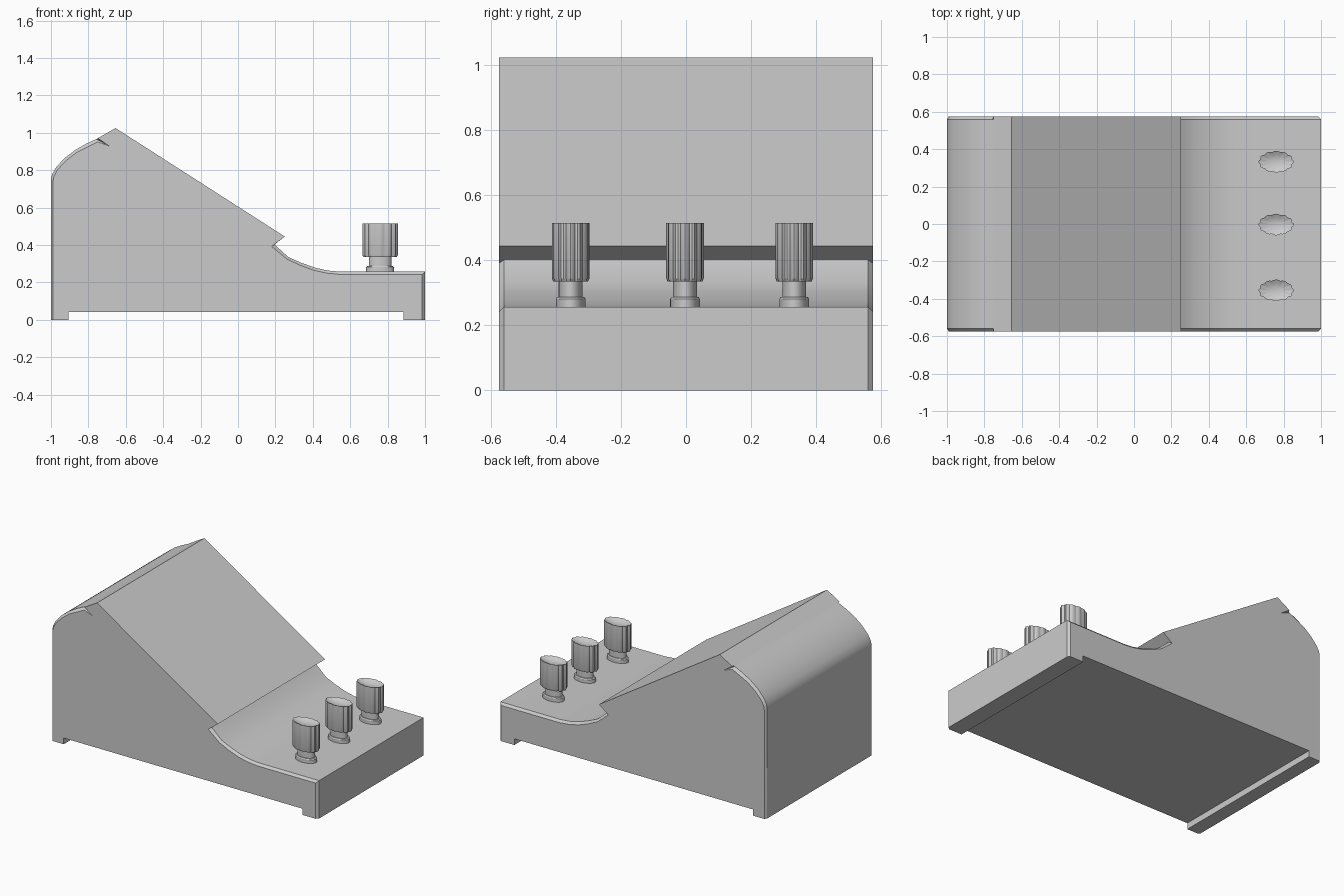
import bpy, bmesh, math

if "Cube" in bpy.data.objects:
    bpy.data.objects.remove(bpy.data.objects["Cube"])

HALF = 0.575   # half width
EDGE = 0.56    # where the side chamfer starts

# Side profile: (x, z, inset x, inset z); the inset is used on the outer side faces
P = [(-1, 0, -0.99, 0), (-0.905, 0, -0.905, 0), (-0.905, 0.042, -0.905, 0.042),
     (0.885, 0.042, 0.885, 0.042), (0.885, 0, 0.885, 0), (1, 0, 0.985, 0),
     (1, 0.257, 0.985, 0.242), (0.55, 0.257, 0.55, 0.242),
     (0.48, 0.263, 0.475, 0.249), (0.41, 0.279, 0.404, 0.265),
     (0.34, 0.304, 0.333, 0.291), (0.27, 0.335, 0.262, 0.324),
     (0.195, 0.402, 0.18, 0.392), (0.25, 0.445, 0.25, 0.445),
     (-0.655, 1.025, -0.655, 1.025), (-0.75, 0.97, -0.75, 0.97),
     (-0.757, 0.966, -0.685, 0.927), (-0.81, 0.942, -0.75, 0.951),
     (-0.87, 0.908, -0.865, 0.893), (-0.93, 0.862, -0.922, 0.849),
     (-0.975, 0.812, -0.965, 0.802), (-0.995, 0.775, -0.985, 0.765),
     (-1, 0.745, -0.99, 0.735)]


def finish(name, bm):
    bmesh.ops.remove_doubles(bm, verts=bm.verts, dist=1e-5)
    bmesh.ops.recalc_face_normals(bm, faces=bm.faces)
    me = bpy.data.meshes.new(name)
    bm.to_mesh(me)
    bm.free()
    ob = bpy.data.objects.new(name, me)
    bpy.context.collection.objects.link(ob)
    bpy.ops.object.select_all(action='DESELECT')
    ob.select_set(True)
    bpy.context.view_layer.objects.active = ob
    bpy.ops.object.shade_smooth_by_angle(angle=math.radians(30))
    return ob


def loft(bm, rings):
    """Join closed rings of points and cap both ends."""
    rings = [[bm.verts.new(p) for p in r] for r in rings]
    n = len(rings[0])
    for a, b in zip(rings, rings[1:]):
        for i in range(n):
            j = (i + 1) % n
            bm.faces.new((a[i], a[j], b[j], b[i]))
    bm.faces.new(rings[0])
    bm.faces.new(rings[-1])


# Wedge body with lipped sloping panel, curved deck and chamfered sides
bm = bmesh.new()
outer = lambda y: [(p[2], y, p[3]) for p in P]
full = lambda y: [(p[0], y, p[1]) for p in P]
loft(bm, [outer(-HALF), full(-EDGE), full(EDGE), outer(HALF)])
finish("wedge_body", bm)

# Knobs: oval collar, neck and scalloped cap with a dished top
KNOB = [(0.075, 0.25, 0), (0.075, 0.281, 0), (0.069, 0.287, 0), (0.06, 0.287, 0),
        (0.06, 0.335, 0), (0.088, 0.335, 1), (0.095, 0.345, 1), (0.095, 0.515, 1),
        (0.06, 0.503, 0.6), (0.025, 0.497, 0)]
SIDES, LOBES = 48, 12
for k, y0 in enumerate((-0.355, -0.003, 0.333)):
    bm = bmesh.new()
    rings = []
    for r, z, wave in KNOB:
        ring = []
        for i in range(SIDES):
            a = 2 * math.pi * i / SIDES
            s = r * (1 - 0.09 * wave * (1 - abs(math.cos(LOBES * a / 2))))
            ring.append((0.76 + s * math.cos(a), y0 + 0.61 * s * math.sin(a), z))
        rings.append(ring)
    loft(bm, rings)
    finish(f"knob_{k + 1}", bm)
